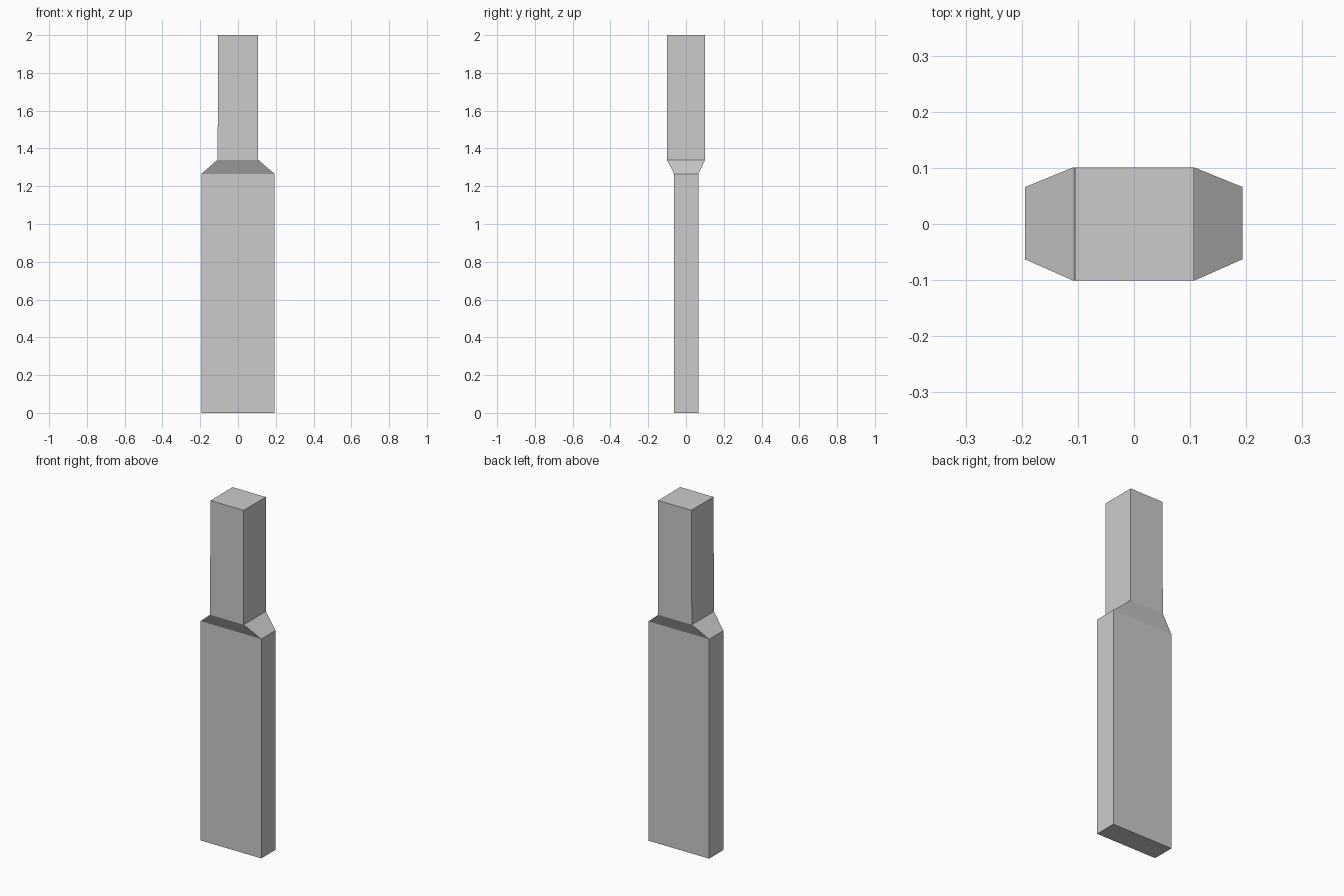
import bpy
import bmesh

if "Cube" in bpy.data.objects:
    bpy.data.objects.remove(bpy.data.objects["Cube"])

# Rectangular cross-sections from bottom to top: z, x min, x max, y min, y max
SECTIONS = [
    (0.00, -0.194, 0.193, -0.063, 0.066),   # wide flat blade, bottom
    (1.266, -0.194, 0.193, -0.063, 0.066),  # blade, top
    (1.34, -0.108, 0.107, -0.101, 0.101),   # end of the sloped shoulder
    (2.00, -0.105, 0.107, -0.101, 0.101),   # narrow grip, top
]


def loft(name, sections):
    bm = bmesh.new()
    rings = [[bm.verts.new(p) for p in ((x0, y0, z), (x1, y0, z), (x1, y1, z), (x0, y1, z))]
             for z, x0, x1, y0, y1 in sections]
    for low, high in zip(rings, rings[1:]):
        for i in range(4):
            j = (i + 1) % 4
            bm.faces.new((low[i], low[j], high[j], high[i]))
    # End caps
    bm.faces.new(rings[0][::-1])
    bm.faces.new(rings[-1])
    mesh = bpy.data.meshes.new(name)
    bm.to_mesh(mesh)
    bm.free()
    obj = bpy.data.objects.new(name, mesh)
    bpy.context.collection.objects.link(obj)
    return obj


# Blade, shoulder and grip as one flat-shaded solid
loft("paddle_body", SECTIONS)
